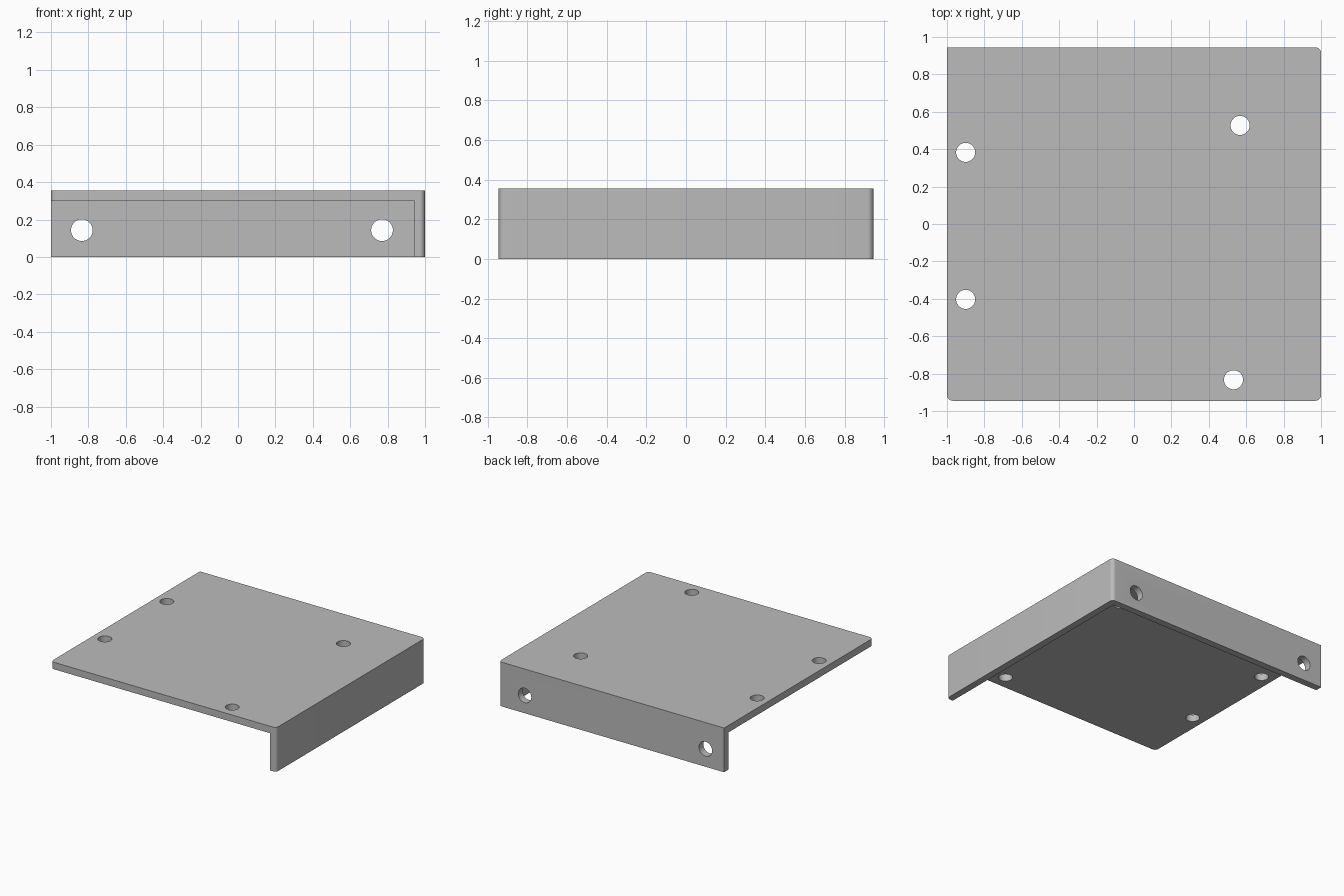
import bpy
import bmesh
from math import pi, radians
from mathutils import Matrix, Vector

if "Cube" in bpy.data.objects:
    bpy.data.objects.remove(bpy.data.objects["Cube"])

HALF_X, HALF_Y, HEIGHT = 1.0, 0.945, 0.355
WALL = 0.056
CORNER = 0.03

grey = bpy.data.materials.new("plain grey")
grey.use_nodes = True
colour = (0.5, 0.5, 0.5, 1)
grey.diffuse_color = colour
grey.node_tree.nodes["Principled BSDF"].inputs["Base Color"].default_value = colour


def make_object(name, bm):
    mesh = bpy.data.meshes.new(name)
    bm.to_mesh(mesh)
    bm.free()
    mesh.materials.append(grey)
    obj = bpy.data.objects.new(name, mesh)
    bpy.context.collection.objects.link(obj)
    return obj


def block(name, low, high, rounded=()):
    """Box between two corners; vertical edges at the given xy signs are rounded."""
    low, high = Vector(low), Vector(high)
    middle, size = (low + high) / 2, high - low
    bm = bmesh.new()
    bmesh.ops.create_cube(bm, size=1)
    bmesh.ops.scale(bm, vec=size, verts=bm.verts)
    bmesh.ops.translate(bm, vec=middle, verts=bm.verts)
    edges = []
    for e in bm.edges:
        a, b = (v.co for v in e.verts)
        if abs(a.z - b.z) > 0.01 and (a.x > middle.x, a.y > middle.y) in rounded:
            edges.append(e)
    if edges:
        bmesh.ops.bevel(bm, geom=edges, offset=CORNER, segments=8,
                        profile=0.5, affect='EDGES')
    return make_object(name, bm)


def drill(name, centre, radius, turn=0):
    bm = bmesh.new()
    matrix = Matrix.Translation(centre) @ Matrix.Rotation(turn, 4, 'X')
    bmesh.ops.create_cone(bm, cap_ends=True, segments=48, radius1=radius,
                          radius2=radius, depth=0.3, matrix=matrix)
    return make_object(name, bm)


# Solid body; only the back corner at -x stays square
bracket = block("corner_bracket", (-HALF_X, -HALF_Y, 0), (HALF_X, HALF_Y, HEIGHT),
                rounded={(True, True), (True, False), (False, False)})

# Pocket that leaves the top plate, the side wall and the back wall
cutters = [block("pocket_cutter", (-1.5, -1.5, -0.5),
                 (HALF_X - WALL, HALF_Y - WALL, HEIGHT - WALL))]

# Mounting holes through the top plate
for x, y in [(-0.9, 0.383), (-0.9, -0.403), (0.567, 0.527), (0.532, -0.833)]:
    cutters.append(drill("plate_hole_cutter", (x, y, HEIGHT), 0.051))

# Larger holes through the back wall
for x in (-0.835, 0.77):
    cutters.append(drill("wall_hole_cutter", (x, HALF_Y, 0.143), 0.058, pi / 2))

bpy.context.view_layer.objects.active = bracket
for cutter in cutters:
    cut = bracket.modifiers.new("cut", 'BOOLEAN')
    cut.operation = 'DIFFERENCE'
    cut.solver = 'EXACT'
    cut.object = cutter
    bpy.ops.object.modifier_apply(modifier=cut.name)
    bpy.data.objects.remove(cutter)

# Smooth the holes and rounded corners, keep the edges sharp
bpy.ops.object.select_all(action='DESELECT')
bracket.select_set(True)
bpy.ops.object.shade_smooth_by_angle(angle=radians(30))
